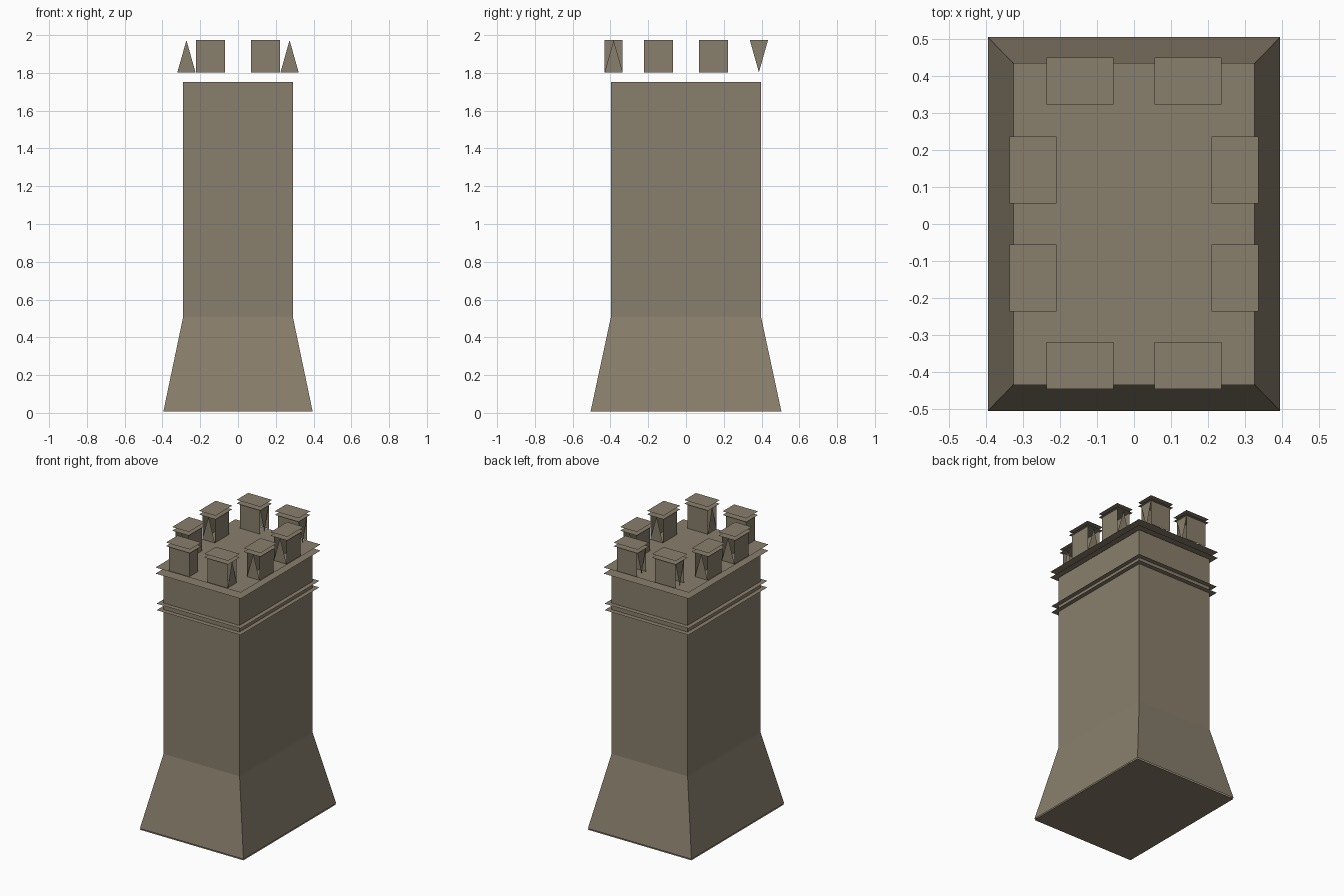
import bpy

if "Cube" in bpy.data.objects:
    bpy.data.objects.remove(bpy.data.objects["Cube"])

stone = bpy.data.materials.new("stone")
stone.diffuse_color = (0.25, 0.21, 0.15, 1)
stone.use_nodes = True
stone.node_tree.nodes["Principled BSDF"].inputs["Base Color"].default_value = stone.diffuse_color


def make(name, verts, faces):
    me = bpy.data.meshes.new(name)
    me.from_pydata(verts, [], faces)
    me.materials.append(stone)
    ob = bpy.data.objects.new(name, me)
    bpy.context.collection.objects.link(ob)
    return ob


def rect(hx, hy, z, cx=0, cy=0):
    return [(cx - hx, cy - hy, z), (cx + hx, cy - hy, z),
            (cx + hx, cy + hy, z), (cx - hx, cy + hy, z)]


def plate(name, hx, hy, z, cx=0, cy=0, up=True):
    face = (0, 1, 2, 3) if up else (3, 2, 1, 0)
    return make(name, rect(hx, hy, z, cx, cy), [face])


def wall(name, low, high):
    sides = [(i, (i + 1) % 4, (i + 1) % 4 + 4, i + 4) for i in range(4)]
    return make(name, low + high, sides)


# Flared foot and straight shaft
wall("flared_base", rect(0.395, 0.505, 0.008), rect(0.29, 0.397, 0.51))
plate("base_underside", 0.395, 0.505, 0.0, up=False)
wall("shaft", rect(0.29, 0.397, 0.51), rect(0.29, 0.397, 1.752))

# Thin ledges: string course and parapet floor, each a pair of sheets
for name, hx, hy, low, high in (("string_course", 0.32, 0.43, 1.505, 1.55),
                                ("parapet_floor", 0.325, 0.435, 1.758, 1.80)):
    plate(name + "_under", hx, hy, low, up=False)
    plate(name + "_top", hx, hy, high)


# Battlement block: long faces whole, short ends whole or triangular
def merlon(cx, cy, along_x, ends):
    hx, hy = (0.077, 0.048) if along_x else (0.048, 0.077)
    z0, z1 = 1.803, 1.973
    v = rect(hx, hy, z0, cx, cy) + rect(hx, hy, z1, cx, cy)
    f = []
    for i in range(4):
        j = (i + 1) % 4
        is_end = (i % 2 == 1) == along_x
        if not is_end or ends == "full":
            f.append((i, j, j + 4, i + 4))
            continue
        a, b, z = (i, j, z1) if ends == "up" else (j + 4, i + 4, z0)
        v.append(((v[a][0] + v[b][0]) / 2, (v[a][1] + v[b][1]) / 2, z))
        f.append((a, b, len(v) - 1))
    make("merlon", v, f)
    # overhanging cap sheets
    cap = (0.091, 0.0635) if along_x else (0.0635, 0.091)
    plate("merlon_cap_under", *cap, 1.975, cx, cy, up=False)
    plate("merlon_cap_top", *cap, 2.0, cx, cy)


for sx in (-1, 1):
    merlon(sx * 0.146, -0.383, True, "up" if sx > 0 else "full")
    merlon(sx * 0.146, 0.386, True, "down")
    for sy in (-1, 1):
        merlon(sx * 0.273, sy * 0.146, False, "up")
